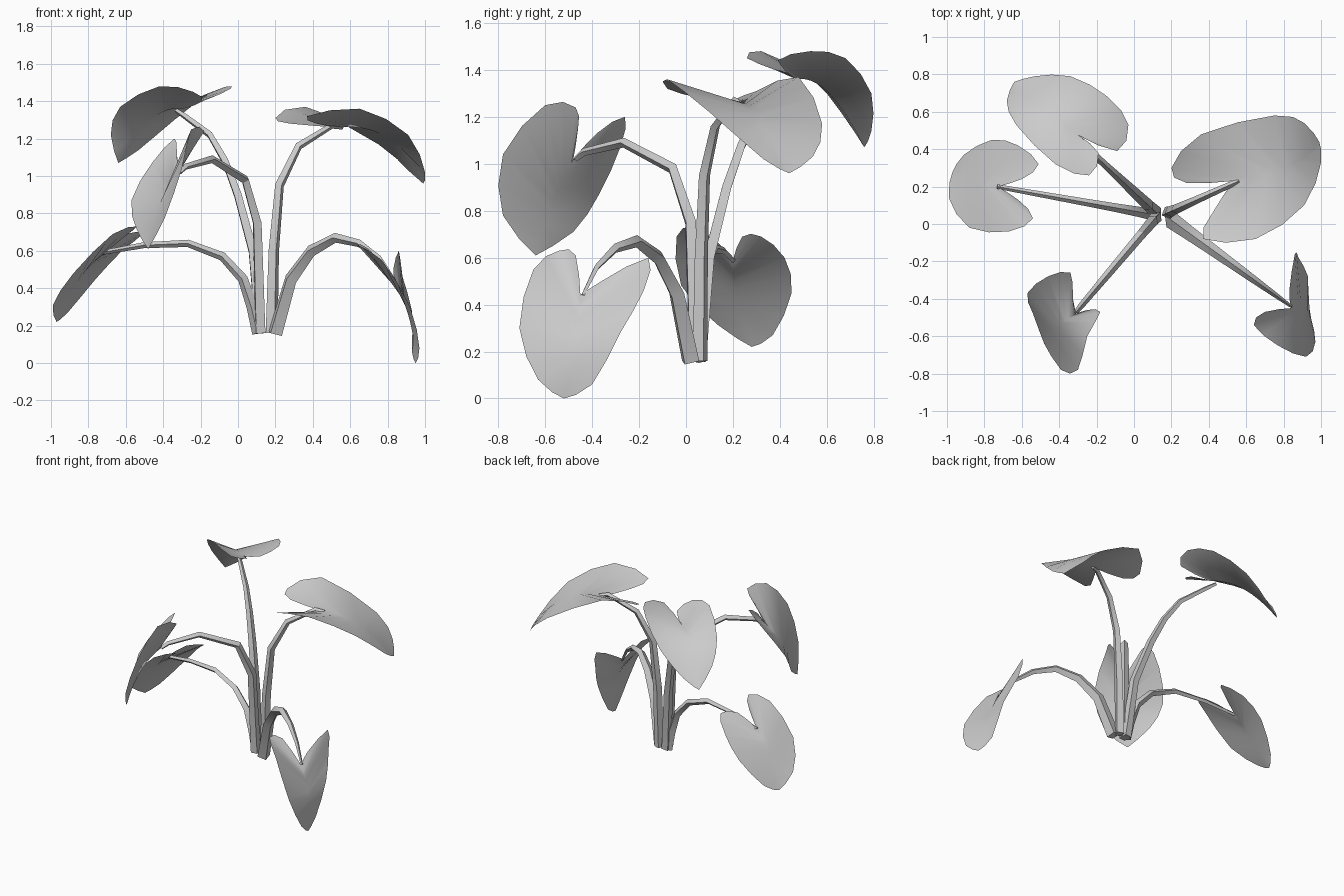
import bpy
import bmesh
from math import radians
from mathutils import Vector

default_cube = bpy.data.objects.get("Cube")
if default_cube:
    bpy.data.objects.remove(default_cube, do_unlink=True)

# One plain grey for the whole plant
GREY = (0.6, 0.6, 0.6, 1.0)
grey = bpy.data.materials.new("plain_grey")
grey.diffuse_color = GREY
grey.use_nodes = True
for node in grey.node_tree.nodes:
    if node.type == 'BSDF_PRINCIPLED':
        node.inputs["Base Color"].default_value = GREY

ROWS_PER_SPAN = 2


def finish(obj, angle):
    """Give the object its material and soft shading."""
    obj.data.materials.clear()
    obj.data.materials.append(grey)
    bpy.ops.object.select_all(action='DESELECT')
    obj.select_set(True)
    bpy.context.view_layer.objects.active = obj
    bpy.ops.object.shade_smooth_by_angle(angle=radians(angle))


def spline(points):
    """Smooth path through the given points."""
    pts = [Vector(p) for p in points]
    pts = [pts[0]] + pts + [pts[-1]]
    path = []
    for a, b, c, d in zip(pts, pts[1:], pts[2:], pts[3:]):
        for step in range(ROWS_PER_SPAN):
            t = step / ROWS_PER_SPAN
            path.append(b + (c - a) * t / 2
                        + (a * 2 - b * 5 + c * 4 - d) * t ** 2 / 2
                        + (b * 3 - a - c * 3 + d) * t ** 3 / 2)
    path.append(pts[-1])
    return path


def make_leaf(name, notch, middle, tip, left_side, right_side):
    """Heart-shaped blade: two halves sharing a curved midrib."""
    notch, middle, tip = Vector(notch), Vector(middle), Vector(tip)
    bend = middle * 2 - (notch + tip) / 2
    edges = [spline([notch, *side, tip]) for side in (left_side, right_side)]
    last = len(edges[0]) - 1
    bm = bmesh.new()
    rib = []
    for i in range(last + 1):
        t = (i / last) ** 1.7
        point = notch * (1 - t) ** 2 + bend * 2 * t * (1 - t) + tip * t ** 2
        rib.append(bm.verts.new(point))
    for edge, flip in zip(edges, (False, True)):
        rim = [bm.verts.new(p) for p in edge[1:-1]]
        rim = [rib[0]] + rim + [rib[-1]]
        for i in range(last):
            corners = [rib[i], rib[i + 1], rim[i + 1], rim[i]]
            corners = list(dict.fromkeys(corners))
            bm.faces.new(corners[::-1] if flip else corners)
    mesh = bpy.data.meshes.new(name)
    bm.to_mesh(mesh)
    bm.free()
    leaf = bpy.data.objects.new(name, mesh)
    bpy.context.collection.objects.link(leaf)
    finish(leaf, 60)


def make_stem(name, start, end, arc, thick, thin):
    """Four-sided tapering stalk; arc holds (share of reach, height)."""
    curve = bpy.data.curves.new(name, 'CURVE')
    curve.dimensions = '3D'
    curve.bevel_depth = 1.0
    curve.bevel_resolution = 0
    curve.use_fill_caps = True
    line = curve.splines.new('POLY')
    line.points.add(len(arc) - 1)
    foot, head = Vector(start), Vector(end)
    for i, (share, height) in enumerate(arc):
        x, y = foot.lerp(head, share)
        line.points[i].co = (x, y, height, 1)
        line.points[i].radius = thick + (thin - thick) * i / (len(arc) - 1)
    stem = bpy.data.objects.new(name, curve)
    bpy.context.collection.objects.link(stem)
    bpy.ops.object.select_all(action='DESELECT')
    stem.select_set(True)
    bpy.context.view_layer.objects.active = stem
    bpy.ops.object.convert(target='MESH')
    finish(bpy.context.object, 30)


# Stems, fanning out from one clump
make_stem("front_left_stem", (.2, .02), (.84, -.44),
          [(0, .16), (.13, .45), (.3, .6), (.5, .67), (.7, .64), (.87, .56), (1, .44)],
          .045, .008)
make_stem("back_left_stem", (.18, .06), (.56, .23),
          [(0, .16), (.03, .6), (.11, .95), (.38, 1.16), (.85, 1.27), (1, 1.26)],
          .035, .012)
make_stem("back_right_stem", (.12, .06), (-.33, .48),
          [(0, .16), (.09, .6), (.27, .9), (.42, 1.08), (.6, 1.22), (.9, 1.32), (1, 1.35)],
          .035, .012)
make_stem("side_right_stem", (.11, .05), (-.73, .2),
          [(0, .16), (.04, .3), (.1, .45), (.23, .57), (.45, .64), (.73, .63), (1, .59)],
          .035, .012)
make_stem("front_right_stem", (.12, .04), (-.31, -.47),
          [(0, .16), (.04, .75), (.19, .98), (.6, 1.09), (.93, 1.05), (1, 1.02)],
          .035, .012)

# Leaves: notch, middle of the rib, tip, then each side from lobe to tip
make_leaf("front_left_leaf", (.84, -.45, .44), (.92, -.47, .22), (.95, -.52, 0),
          [(.7, -.47, .61), (.64, -.54, .63), (.77, -.65, .55),
           (.92, -.71, .3), (.97, -.63, .08)],
          [(.83, -.36, .5), (.86, -.16, .6), (.88, -.18, .46),
           (.93, -.28, .28), (.93, -.4, .06)])
make_leaf("back_left_leaf", (.53, .23, 1.26), (.81, .3, 1.2), (.99, .44, .96),
          [(.42, .06, 1.28), (.37, -.08, 1.32), (.65, -.08, 1.36),
           (.91, .1, 1.22), (1, .33, 1.02)],
          [(.28, .22, 1.28), (.2, .3, 1.31), (.36, .48, 1.37),
           (.75, .58, 1.17), (.91, .54, 1.03)])
make_leaf("back_right_leaf", (-.29, .47, 1.36), (-.47, .61, 1.3), (-.64, .76, 1.07),
          [(-.19, .38, 1.4), (-.24, .26, 1.45), (-.42, .32, 1.48),
           (-.63, .53, 1.37), (-.68, .66, 1.22)],
          [(-.09, .39, 1.44), (-.03, .53, 1.48), (-.14, .68, 1.45),
           (-.34, .79, 1.3), (-.53, .79, 1.14)])
make_leaf("side_right_leaf", (-.73, .2, .59), (-.86, .22, .43), (-.97, .28, .22),
          [(-.6, .24, .69), (-.51, .32, .69), (-.62, .42, .6),
           (-.76, .45, .45), (-.91, .37, .27)],
          [(-.62, .13, .67), (-.54, .03, .73), (-.67, -.04, .69),
           (-.88, -.02, .48), (-.99, .14, .31)])
make_leaf("front_right_leaf", (-.31, -.48, 1.02), (-.42, -.56, .85), (-.48, -.64, .61),
          [(-.33, -.38, 1.13), (-.34, -.26, 1.2), (-.46, -.28, 1.07),
           (-.57, -.37, .87), (-.54, -.48, .71)],
          [(-.25, -.46, 1.15), (-.18, -.47, 1.24), (-.25, -.6, 1.25),
           (-.3, -.78, 1.04), (-.39, -.78, .78)])
